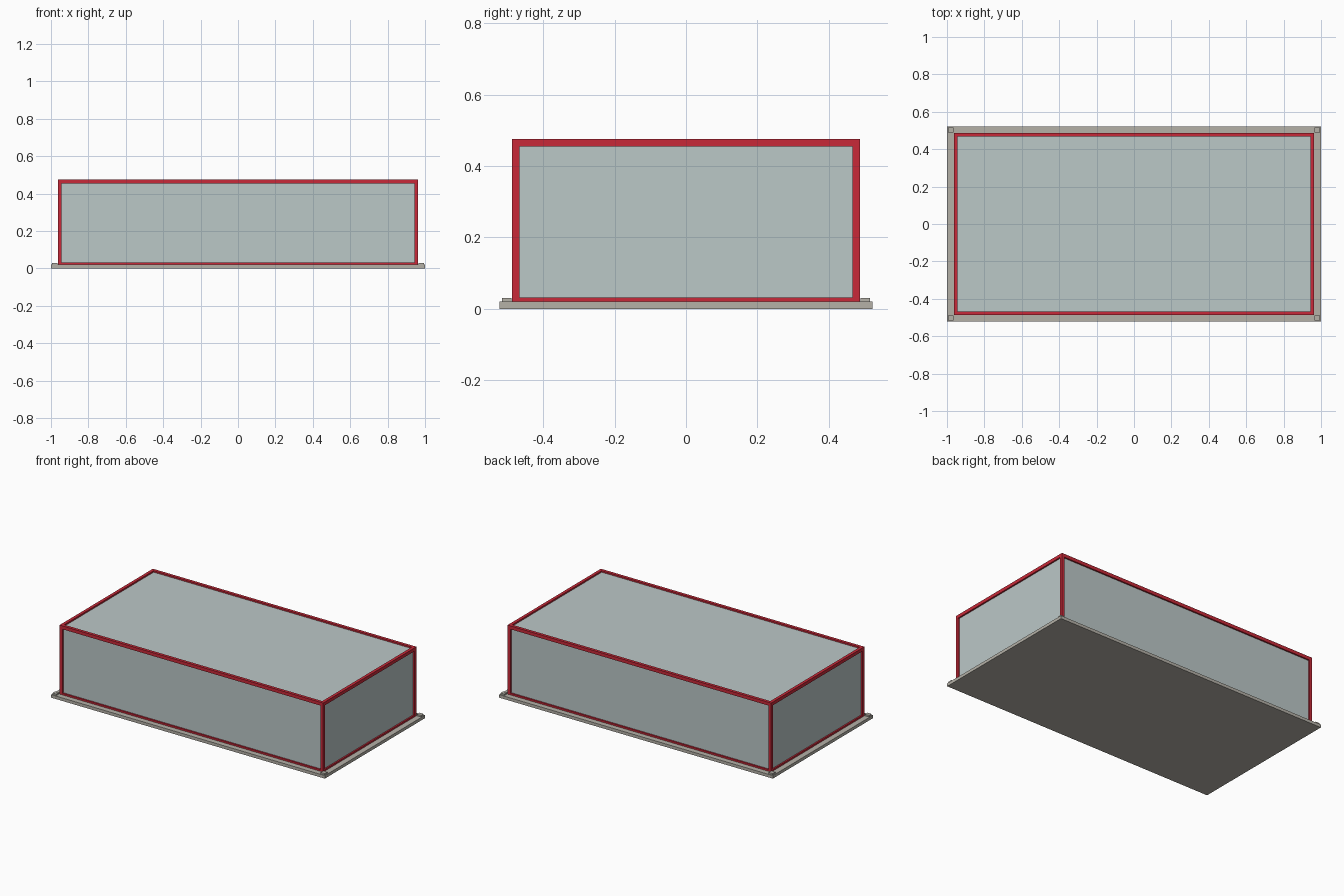
import bpy

cube = bpy.data.objects.get("Cube")
if cube:
    bpy.data.objects.remove(cube, do_unlink=True)


def material(name, r, g, b):
    m = bpy.data.materials.new(name)
    m.use_nodes = True
    m.diffuse_color = (r, g, b, 1)
    bsdf = next(n for n in m.node_tree.nodes if n.type == 'BSDF_PRINCIPLED')
    bsdf.inputs["Base Color"].default_value = (r, g, b, 1)
    return m


red = material("frame red", 0.58, 0.022, 0.04)
pane = material("pale glass", 0.50, 0.58, 0.575)
stone = material("warm grey", 0.46, 0.44, 0.39)


def box(name, low, high, mat):
    """Axis-aligned box between two corners."""
    mid = [(a + b) / 2 for a, b in zip(low, high)]
    bpy.ops.mesh.primitive_cube_add(size=1, location=mid)
    ob = bpy.context.object
    ob.name = name
    ob.scale = [b - a for a, b in zip(low, high)]
    bpy.ops.object.transform_apply(location=False, rotation=False, scale=True)
    ob.data.materials.append(mat)
    return ob


X, Y = 0.963, 0.487        # outer half sizes of the frame
BASE, TOP = 0.02, 0.476    # frame bottom and top
BAR = 0.02                 # bar thickness
LIP = 0.031                # top of the bottom rails
INSET = 0.01               # glass set back from the frame

# Base slab
box("base_slab", (-1, -0.522, 0), (1, 0.522, BASE), stone)

# Glass body
box("glass_panes", (-X + INSET, -Y + INSET, BASE),
    (X - INSET, Y - INSET, TOP - INSET), pane)

SIDES = (("right", -1), ("left", 1))
ENDS = (("front", -1), ("back", 1))


def span(outer, sign, width):
    """Interval of given width just inside sign * outer."""
    return sorted((sign * outer, sign * (outer - width)))


# Corner posts and the small pads at the base corners
for side, sx in SIDES:
    for end, sy in ENDS:
        x, y = span(X, sx, BAR), span(Y, sy, BAR)
        box(f"{end}_{side}_post", (x[0], y[0], BASE), (x[1], y[1], TOP), red)
        x, y = span(0.995, sx, 0.029), span(0.516, sy, 0.027)
        box(f"{end}_{side}_pad", (x[0], y[0], BASE), (x[1], y[1], 0.03), stone)

# Top and bottom rails between the posts
for level, z0, z1 in (("bottom", BASE, LIP), ("top", TOP - 0.022, TOP)):
    for end, sy in ENDS:
        y = span(Y, sy, BAR)
        box(f"{level}_{end}_rail", (-X + BAR, y[0], z0), (X - BAR, y[1], z1), red)
    for side, sx in SIDES:
        x = span(X, sx, BAR)
        box(f"{level}_{side}_rail", (x[0], -Y + BAR, z0), (x[1], Y - BAR, z1), red)
